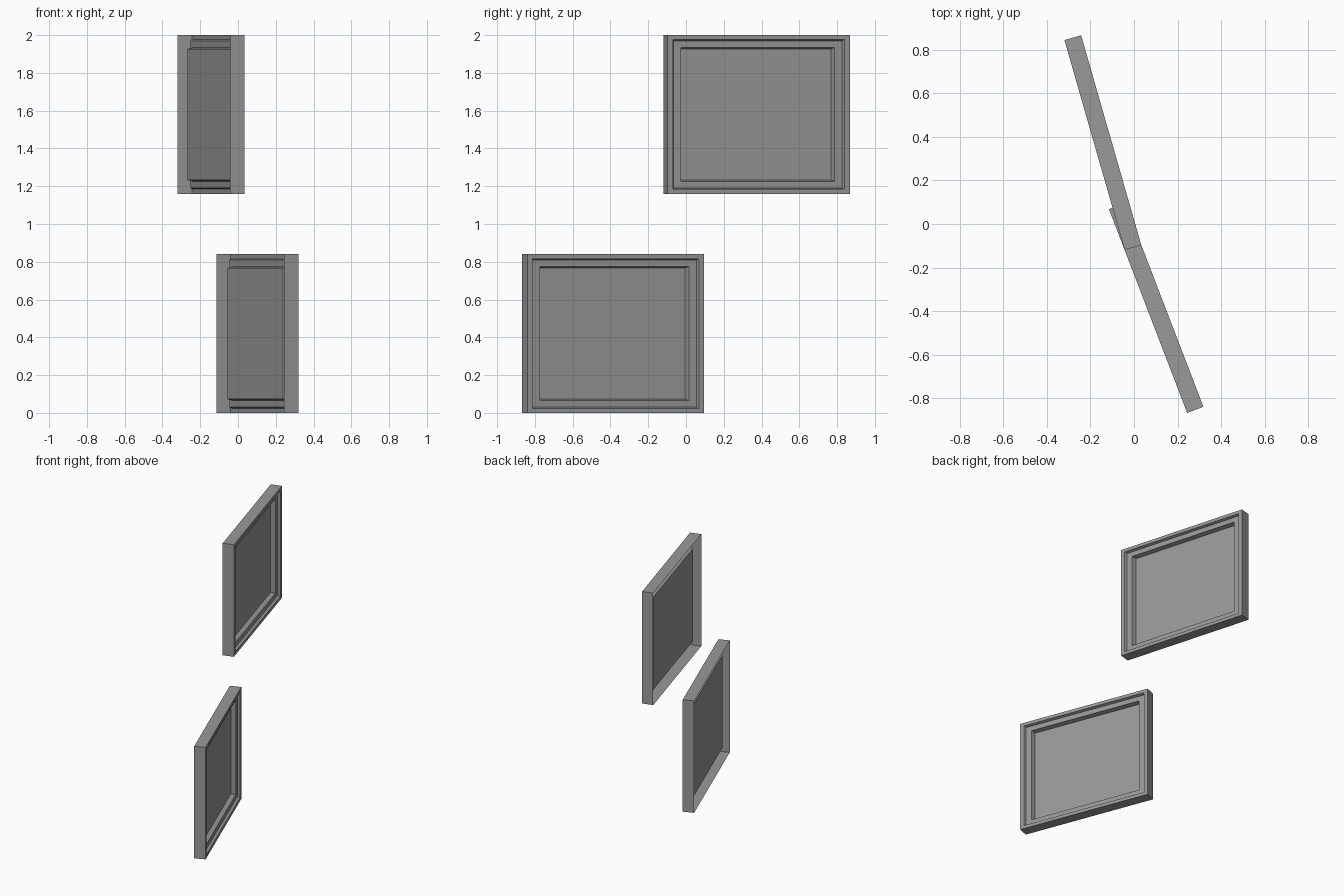
import bpy, bmesh
from math import radians

if "Cube" in bpy.data.objects:
    bpy.data.objects.remove(bpy.data.objects["Cube"])

W, H, T = 1.003, 0.84, 0.080   # frame width, height, thickness

# Stepped moulding section: (side inset, top/bottom inset, depth from front)
SECTION = [
    (0.000, 0.000, T),        # open back edge
    (0.000, 0.000, 0.000),    # outer front edge
    (0.029, 0.024, 0.000),    # outer lip
    (0.037, 0.030, 0.019),    # first step
    (0.079, 0.066, 0.019),    # inner lip
    (0.089, 0.073, 0.051),    # second step, edge of the picture panel
]

# Dark grey shared by both frames
grey = bpy.data.materials.new("dark_grey")
grey.diffuse_color = (0.32, 0.32, 0.32, 1)
grey.use_nodes = True
grey.node_tree.nodes["Principled BSDF"].inputs["Base Color"].default_value = grey.diffuse_color


def ring(bm, iu, iz, depth):
    u, v, x = W / 2 - iu, H / 2 - iz, T / 2 - depth
    return [bm.verts.new((x, a * u, b * v))
            for a, b in ((-1, -1), (1, -1), (1, 1), (-1, 1))]


def picture_frame(name, location, angle):
    bm = bmesh.new()
    rings = [ring(bm, *s) for s in SECTION]
    # walls and steps between neighbouring rings
    for r0, r1 in zip(rings, rings[1:]):
        for i in range(4):
            j = (i + 1) % 4
            bm.faces.new((r0[i], r0[j], r1[j], r1[i]))
    # recessed picture panel, back stays open
    bm.faces.new(rings[-1])
    mesh = bpy.data.meshes.new(name)
    bm.to_mesh(mesh)
    bm.free()
    mesh.materials.append(grey)
    ob = bpy.data.objects.new(name, mesh)
    ob.location = location
    ob.rotation_euler.z = radians(angle)
    bpy.context.collection.objects.link(ob)
    return ob


picture_frame("upper_picture_frame", (-0.143, 0.374, 2 - H / 2), 16)
picture_frame("lower_picture_frame", (0.102, -0.386, H / 2), 21)
